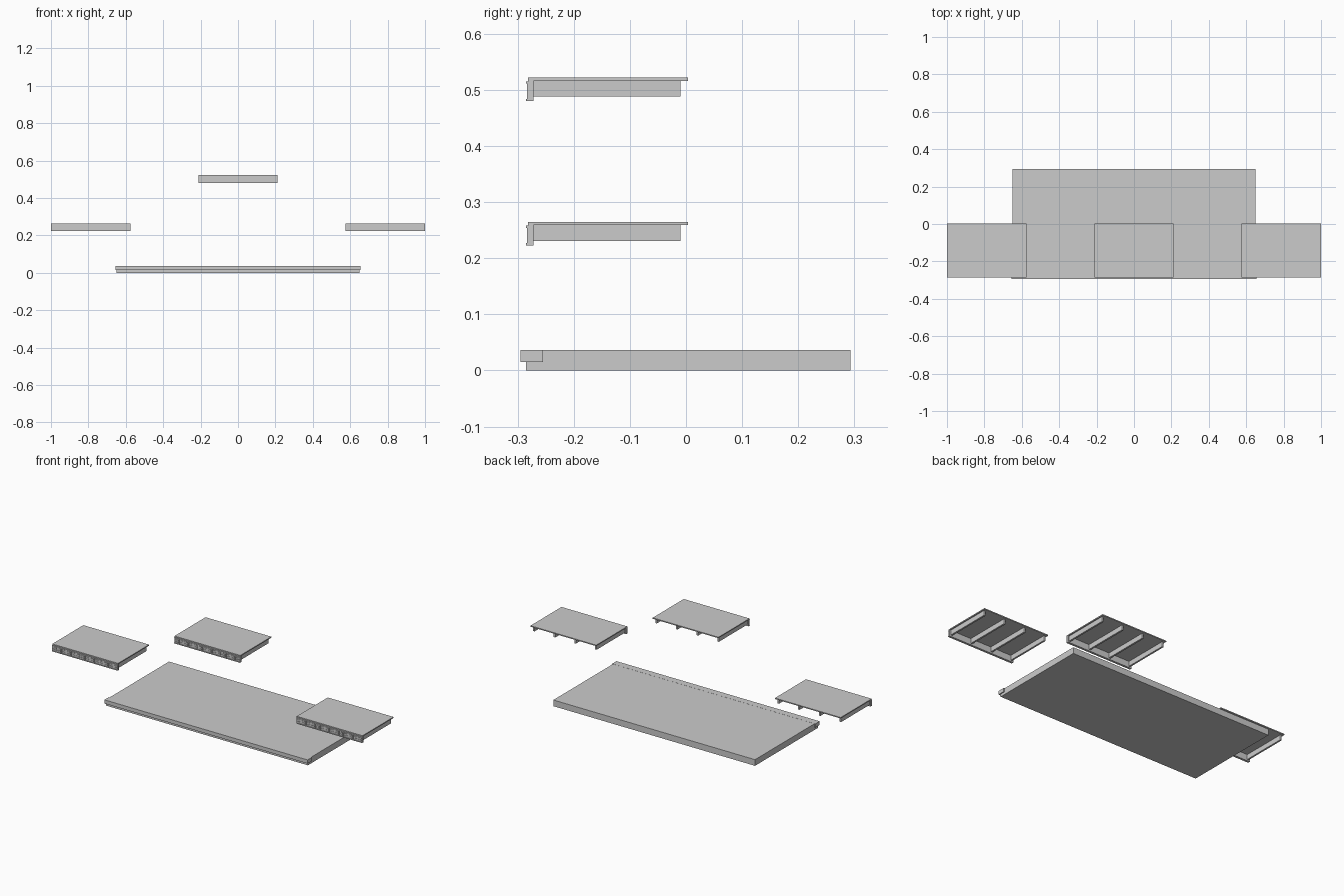
import bpy

if "Cube" in bpy.data.objects:
    bpy.data.objects.remove(bpy.data.objects["Cube"])

def box(name, x, y, z):
    """Box from (min, max) ranges."""
    v = [(a, b, c) for c in z for b in y for a in x]
    f = [(0, 2, 3, 1), (4, 5, 7, 6), (0, 1, 5, 4),
         (2, 6, 7, 3), (0, 4, 6, 2), (1, 3, 7, 5)]
    me = bpy.data.meshes.new(name)
    me.from_pydata(v, [], f)
    ob = bpy.data.objects.new(name, me)
    bpy.context.collection.objects.link(ob)
    return ob

# Main ground slab with an overhanging front lip
box("ground_slab", (-0.65, 0.65), (-0.285, 0.293), (0, 0.036))
box("ground_front_lip", (-0.655, 0.655), (-0.295, -0.255), (0.015, 0.0365))

HALF = 0.212
BAYS = 14

def platform(label, cx, top):
    def part(name, x, y, z):
        return box(f"{label}_{name}", (cx + x[0], cx + x[1]), y,
                   (top + z[0], top + z[1]))

    # Deck board
    part("deck", (-HALF, HALF), (-0.282, 0.004), (-0.006, 0))
    # Joists running front to back
    for i in range(4):
        x = -0.2 + i * 0.4 / 3
        part("joist", (x - 0.005, x + 0.005), (-0.272, -0.01), (-0.034, -0.006))
    # Front fascia with top and bottom rails
    part("fascia", (-HALF, HALF), (-0.281, -0.272), (-0.042, -0.006))
    part("top_rail", (-HALF, HALF), (-0.285, -0.281), (-0.011, -0.007))
    part("bottom_rail", (-HALF, HALF), (-0.285, -0.281), (-0.042, -0.038))
    # Fascia ribs and small raised blocks between them
    step = 2 * HALF / BAYS
    for i in range(BAYS + 1):
        x = min(max(-HALF + i * step, -HALF + 0.001), HALF - 0.001)
        part("rib", (x - 0.001, x + 0.001), (-0.283, -0.281), (-0.038, -0.011))
    for i in range(BAYS):
        x = -HALF + (i + 0.5) * step
        for z in (-0.019, -0.030):
            part("block", (x - 0.01, x + 0.01), (-0.2835, -0.281),
                 (z - 0.003, z + 0.003))

platform("left_platform", -0.788, 0.265)
platform("right_platform", 0.788, 0.265)
platform("upper_platform", 0.0, 0.522)
